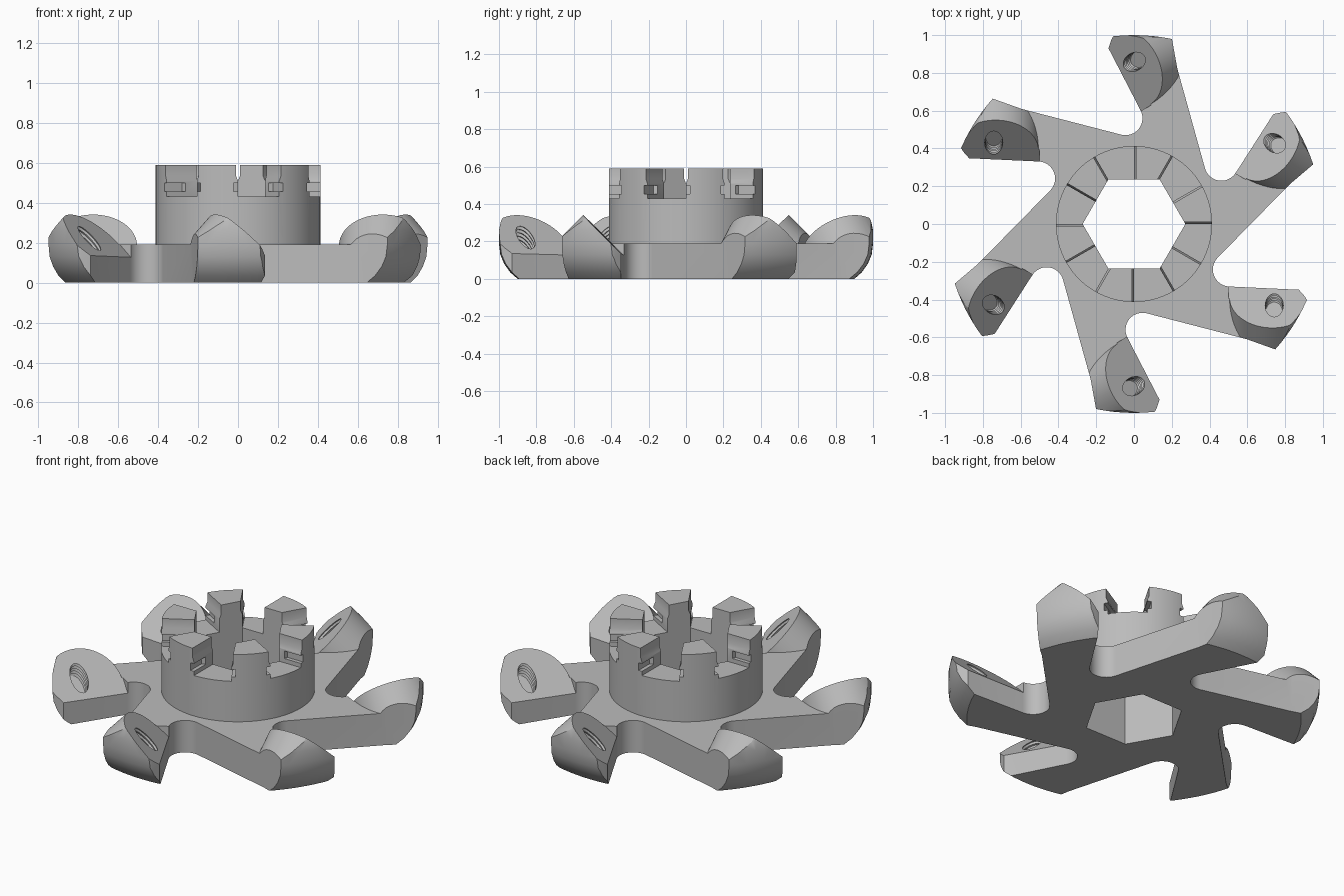
import bpy, bmesh
from math import cos, sin, radians, pi
from mathutils import Matrix, Vector

cube = bpy.data.objects.get("Cube")
if cube:
    bpy.data.objects.remove(cube, do_unlink=True)

steel = bpy.data.materials.new("steel_grey")
steel.use_nodes = True
grey = (0.5, 0.5, 0.5, 1)
steel.diffuse_color = grey
steel.node_tree.nodes["Principled BSDF"].inputs["Base Color"].default_value = grey


def circle(r, z, n=72):
    return [(r * cos(2 * pi * i / n), r * sin(2 * pi * i / n), z) for i in range(n)]


def at_height(points, z):
    return [(p[0], p[1], z) for p in points]


def loft(name, rings, matrices=(Matrix(),)):
    """Closed solid through stacked rings, repeated for each matrix."""
    bm = bmesh.new()
    for m in matrices:
        loops = [[bm.verts.new(m @ Vector(p)) for p in ring] for ring in rings]
        n = len(loops[0])
        for a, b in zip(loops, loops[1:]):
            for i in range(n):
                j = (i + 1) % n
                bm.faces.new((a[i], a[j], b[j], b[i]))
        bm.faces.new(loops[0][::-1])
        bm.faces.new(loops[-1])
    bmesh.ops.recalc_face_normals(bm, faces=bm.faces)
    mesh = bpy.data.meshes.new(name)
    bm.to_mesh(mesh)
    bm.free()
    mesh.materials.append(steel)
    obj = bpy.data.objects.new(name, mesh)
    bpy.context.collection.objects.link(obj)
    return obj


def combine(target, tool, operation):
    """Apply a boolean and discard the tool."""
    mod = target.modifiers.new("boolean", 'BOOLEAN')
    mod.operation = operation
    mod.solver = 'EXACT'
    mod.object = tool
    bpy.context.view_layer.update()
    graph = bpy.context.evaluated_depsgraph_get()
    result = bpy.data.meshes.new_from_object(target.evaluated_get(graph))
    target.modifiers.clear()
    target.data = result
    bpy.data.objects.remove(tool, do_unlink=True)


def finish(obj):
    bpy.ops.object.select_all(action='DESELECT')
    obj.select_set(True)
    bpy.context.view_layer.objects.active = obj
    bpy.ops.object.shade_smooth_by_angle(angle=radians(30))


turns = [Matrix.Rotation(radians(60 * k), 4, 'Z') for k in range(6)]

# Outline of six swept arms with rounded roots
arm = [(0.23, 0.82), (0.19, 1.04), (-0.085, 1.04), (-0.12, 0.975), (-0.135, 0.93)]
for i in range(13):
    a = radians(29 - 134 * i / 12)
    arm.append((-0.045 + 0.09 * cos(a), 0.56 + 0.09 * sin(a)))
outline = [t @ Vector((x, y, 0)) for t in turns for x, y in arm]

# Frame of the slanted face on one arm tip: along the edge, up the slope, outward
edge = Vector((0.48, -0.877, 0)).normalized()
slope = Vector((-edge.y, edge.x, 1)).normalized()
outward = edge.cross(slope)
frame = Matrix((edge, slope, outward)).transposed().to_4x4()
frame.translation = (-0.13, 0.93, 0.14)
faces = [t @ frame for t in turns]

# Arm plate with a slanted round boss at every tip
rotor = loft("six_arm_rotor", [circle(1.1, -0.05), circle(1.1, 0.19)])
boss_ring = circle(0.224, 0)
boss = [[(x + 0.14, y + 0.06, w) for x, y, _ in boss_ring] for w in (-0.4, 0.03)]
combine(rotor, loft("boss", boss, faces), 'UNION')
combine(rotor, loft("outline", [at_height(outline, -0.1), at_height(outline, 0.5)]), 'INTERSECT')

# Barrel-shaped outer rim
rim = [(0.9, 0), (0.94, 0.035), (0.972, 0.08), (0.993, 0.13), (1.0, 0.19),
       (1.0, 0.26), (0.99, 0.31), (0.965, 0.36)]
combine(rotor, loft("rim", [circle(r, z, 120) for r, z in rim]), 'INTERSECT')

# Slanted seat faces
pad = [(-0.2, -0.1), (0.37, -0.1), (0.37, 0.5), (-0.2, 0.5)]
combine(rotor, loft("seat", [at_height(pad, 0), at_height(pad, 0.33)], faces), 'DIFFERENCE')

# Ribbed oblique screw holes
hole = []
for i in range(15):
    w = 0.04 - 0.13 * i / 14
    r = 0.052 if i % 2 else 0.046
    hole.append([(0.126 + x, 0.115 + 0.36 * w + 1.8 * y, w) for x, y, _ in circle(r, 0, 24)])
combine(rotor, loft("screw_hole", hole, faces), 'DIFFERENCE')

# Castle hub with six teeth
hub = loft("castle_hub", [circle(0.413, 0.185, 96), circle(0.413, 0.59, 96)])


def wedge(r0, r1, grow, z):
    """Thirty degree slot section, widened sideways by grow."""
    pts = []
    for r, a, s in ((r0, 30, -1), (r1, 30, -1), (r1, 60, 1), (r0, 60, 1)):
        a = radians(a)
        pts.append((r * cos(a) - s * grow * sin(a), r * sin(a) + s * grow * cos(a), z))
    return pts


slot = [wedge(0.15, 0.6, g, z) for z, g in ((0.43, 0), (0.51, 0), (0.535, 0.01), (0.65, 0.01))]
combine(hub, loft("slot", slot, turns), 'DIFFERENCE')
groove = [wedge(0.31, 0.6, 0.022, z) for z in (0.455, 0.5)]
combine(hub, loft("groove", groove, turns), 'DIFFERENCE')

# Hexagonal bore through both parts
for part in (rotor, hub):
    combine(part, loft("bore", [circle(0.272, -0.2, 6), circle(0.272, 0.8, 6)]), 'DIFFERENCE')
    finish(part)
